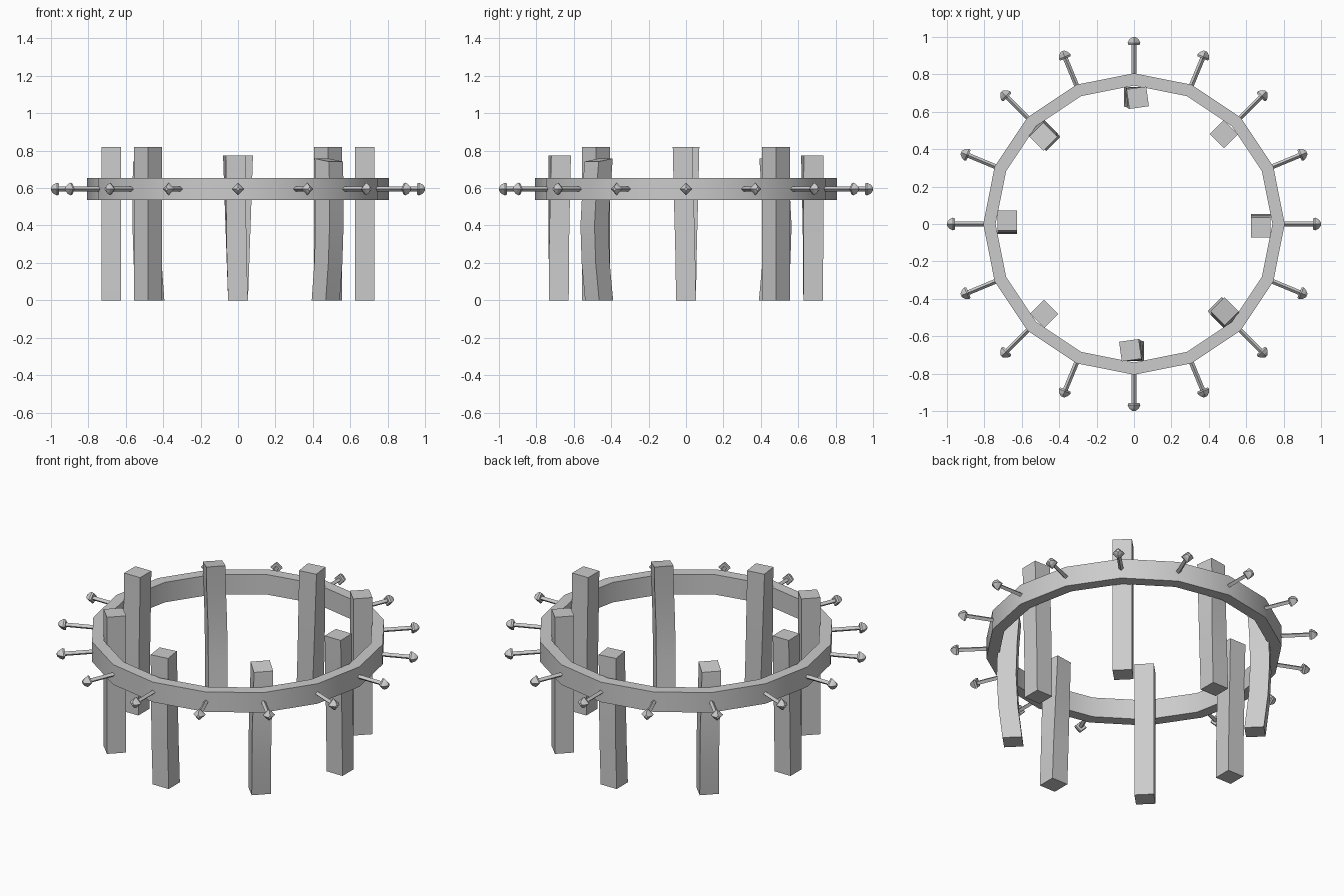
import bpy
import bmesh
import math
from mathutils import Matrix, Vector

if "Cube" in bpy.data.objects:
    bpy.data.objects.remove(bpy.data.objects["Cube"], do_unlink=True)

grey = bpy.data.materials.new("plain grey")
grey.use_nodes = True
grey.diffuse_color = (0.6, 0.6, 0.6, 1)
grey.node_tree.nodes["Principled BSDF"].inputs["Base Color"].default_value = (0.6, 0.6, 0.6, 1)


def finish(name, bm, smooth=False):
    bmesh.ops.recalc_face_normals(bm, faces=bm.faces)
    mesh = bpy.data.meshes.new(name)
    bm.to_mesh(mesh)
    bm.free()
    mesh.materials.append(grey)
    obj = bpy.data.objects.new(name, mesh)
    bpy.context.collection.objects.link(obj)
    if smooth:
        bpy.ops.object.select_all(action='DESELECT')
        obj.select_set(True)
        bpy.context.view_layer.objects.active = obj
        bpy.ops.object.shade_smooth_by_angle(angle=math.radians(30))
    return obj


def loft(bm, loops, closed=False):
    """Skin a list of point loops; cap the ends unless the loft is closed."""
    rings = [[bm.verts.new(p) for p in loop] for loop in loops]
    pairs = list(zip(rings, rings[1:]))
    if closed:
        pairs.append((rings[-1], rings[0]))
    for a, b in pairs:
        n = len(a)
        for i in range(n):
            j = (i + 1) % n
            bm.faces.new((a[i], a[j], b[j], b[i]))
    if not closed:
        bm.faces.new(rings[0])
        bm.faces.new(rings[-1])


# Hoop: sixteen-sided band
SIDES = 16
hoop = bmesh.new()
section = [(0.74, 0.535), (0.806, 0.535), (0.806, 0.655), (0.74, 0.655)]
loft(hoop, [[(r * math.cos(a), r * math.sin(a), z) for r, z in section]
            for a in (math.tau * k / SIDES for k in range(SIDES))], closed=True)
finish("hoop", hoop, smooth=True)


# Pegs: four-sided rod with a domed head at every hoop corner
def diamond(x, r):
    return [(x, r, 0), (x, 0, r), (x, -r, 0), (x, 0, -r)]


for k in range(SIDES):
    peg = bmesh.new()
    loft(peg, [diamond(0.78, 0.013), diamond(0.965, 0.013)])
    loft(peg, [diamond(0.958, 0.03), diamond(0.968, 0.034),
               diamond(0.986, 0.025), diamond(1.0, 0.01)])
    spin = Matrix.Rotation(math.tau * k / SIDES, 4, 'Z')
    bmesh.ops.transform(peg, matrix=Matrix.Translation((0, 0, 0.595)) @ spin, verts=peg.verts)
    finish(f"peg_{k + 1}", peg)


# Posts: square beams; path points are (outward, sideways, height, twist in degrees)
def post(name, angle, path, tilt=0.0):
    bm = bmesh.new()
    loops = []
    for u, v, z, twist in path:
        slope = tilt if z == path[-1][2] else 0.0
        loop = []
        for sx, sy in ((-1, -1), (1, -1), (1, 1), (-1, 1)):
            corner = Matrix.Rotation(math.radians(twist), 3, 'Z') @ Vector((sx, sy, 0)) * 0.053
            loop.append((u + corner.x, v + corner.y, z + slope * sx))
        loops.append(loop)
    loft(bm, loops)
    bmesh.ops.transform(bm, matrix=Matrix.Rotation(math.radians(angle), 4, 'Z'), verts=bm.verts)
    finish(name, bm, smooth=True)


leaning = [(0.678, 0, 0, 0), (0.678, -0.005, 0.3, 0), (0.678, -0.012, 0.55, 0), (0.678, -0.018, 0.82, 0)]
straight = [(0.68, 0, 0, 0), (0.68, 0, 0.82, 0)]
twisted = [(0.68, 0, 0, 0), (0.68, -0.008, 0.25, 1), (0.678, -0.014, 0.5, 4), (0.675, -0.02, 0.775, 8)]
bowed = [(0.66, 0.003, 0, 0), (0.683, 0, 0.2, 0), (0.692, 0, 0.4, 0),
         (0.685, 0.008, 0.6, 0), (0.673, 0.013, 0.75, 0)]

for half, side in ((0, "left"), (180, "right")):
    post(f"{side}_leaning_post", half, leaning)
    post(f"{side}_straight_post", half + 45, straight)
    post(f"{side}_twisted_post", half + 90, twisted)
    post(f"{side}_bowed_post", half + 135, bowed, tilt=-0.008)
